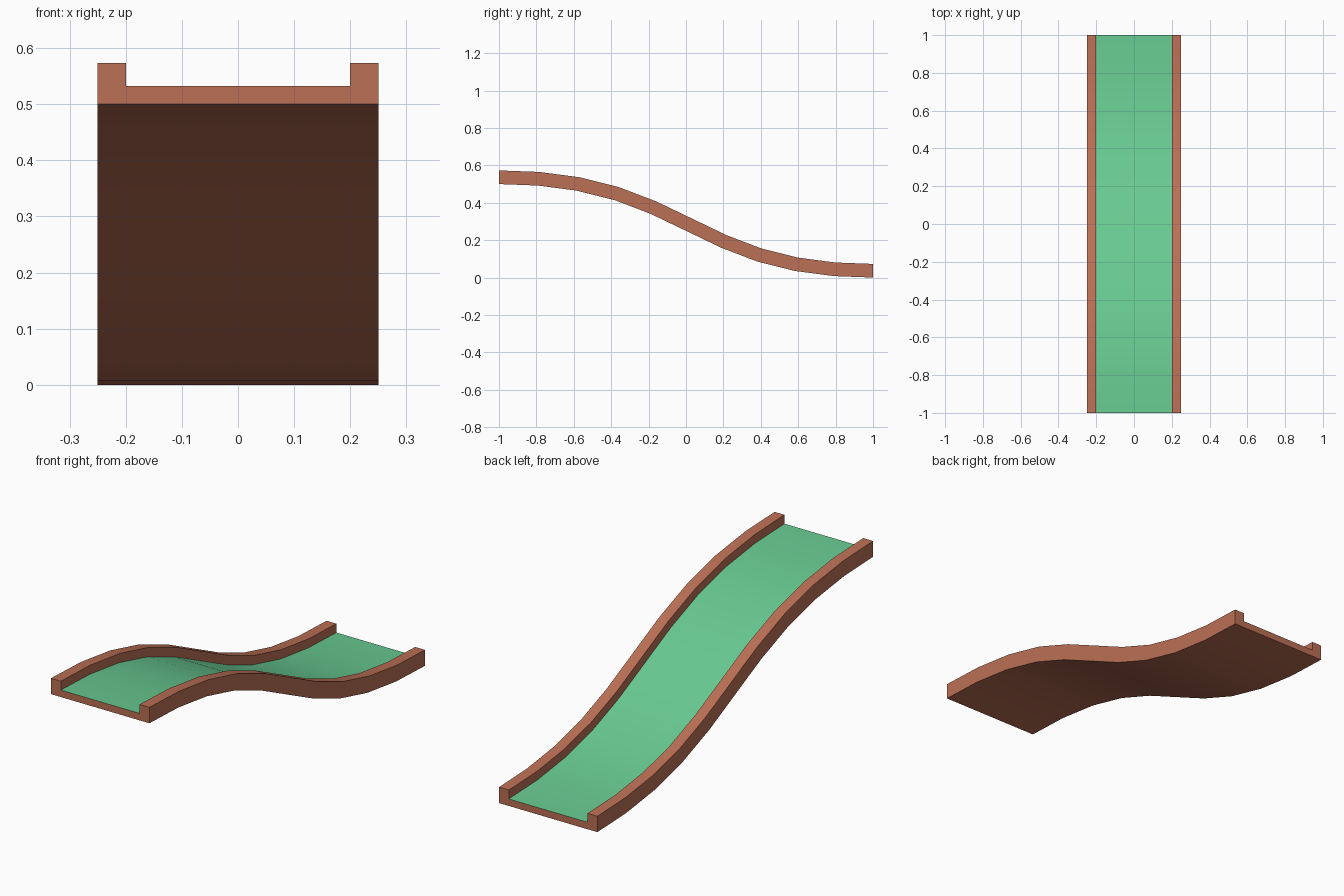
import bpy, bmesh, math
from mathutils import Vector
from mathutils.geometry import interpolate_bezier

cube = bpy.data.objects.get("Cube")
if cube:
    bpy.data.objects.remove(cube, do_unlink=True)

SEGMENTS = 10
HALF_WIDTH, HALF_FLOOR = 0.25, 0.2
RAIL_HEIGHT, FLOOR_HEIGHT = 0.073, 0.032


def make_material(name, color):
    mat = bpy.data.materials.new(name)
    mat.use_nodes = True
    mat.diffuse_color = color
    mat.node_tree.nodes["Principled BSDF"].inputs["Base Color"].default_value = color
    return mat


def even_points(dense, count):
    """Resample a dense path into equal lengths, with the tangent at each point."""
    lengths = [0.0]
    for a, b in zip(dense, dense[1:]):
        lengths.append(lengths[-1] + (b - a).length)
    result = []
    for i in range(count + 1):
        target = lengths[-1] * i / count
        k = min(range(len(lengths)), key=lambda j: abs(lengths[j] - target))
        ahead, behind = min(k + 1, len(dense) - 1), max(k - 1, 0)
        result.append((dense[k], (dense[ahead] - dense[behind]).normalized()))
    return result


# S-shaped path along the underside, high at the front and low at the back
path = interpolate_bezier(Vector((0, -1, 0.5)), Vector((0, 0, 0.5)),
                          Vector((0, 0, 0)), Vector((0, 1, 0)), 1001)

# U-shaped section: half of it, then mirrored
half = [(HALF_WIDTH, 0), (HALF_WIDTH, RAIL_HEIGHT),
        (HALF_FLOOR, RAIL_HEIGHT), (HALF_FLOOR, FLOOR_HEIGHT)]
section = half + [(-x, h) for x, h in reversed(half)]
FLOOR_EDGE = 3  # section edge that carries the green

# Sweep the section along the path
bm = bmesh.new()
rings = []
for point, tangent in even_points(path, SEGMENTS):
    up = Vector((1, 0, 0)).cross(tangent)
    rings.append([bm.verts.new(point + Vector((x, 0, 0)) + up * h) for x, h in section])
n = len(section)
for a, b in zip(rings, rings[1:]):
    for i in range(n):
        j = (i + 1) % n
        face = bm.faces.new((a[i], a[j], b[j], b[i]))
        face.material_index = int(i == FLOOR_EDGE)
for ring in (rings[0], rings[-1]):
    bm.faces.new(ring)
bmesh.ops.recalc_face_normals(bm, faces=bm.faces)

mesh = bpy.data.meshes.new("ramp_channel")
bm.to_mesh(mesh)
bm.free()
mesh.materials.append(make_material("brown_wood", (0.50, 0.162, 0.092, 1)))
mesh.materials.append(make_material("green_turf", (0.139, 0.59, 0.285, 1)))
ramp = bpy.data.objects.new("ramp_channel", mesh)
bpy.context.collection.objects.link(ramp)

# Smooth along the slope, sharp at the rail corners
bpy.ops.object.select_all(action="DESELECT")
ramp.select_set(True)
bpy.context.view_layer.objects.active = ramp
bpy.ops.object.shade_smooth_by_angle(angle=math.radians(30))
